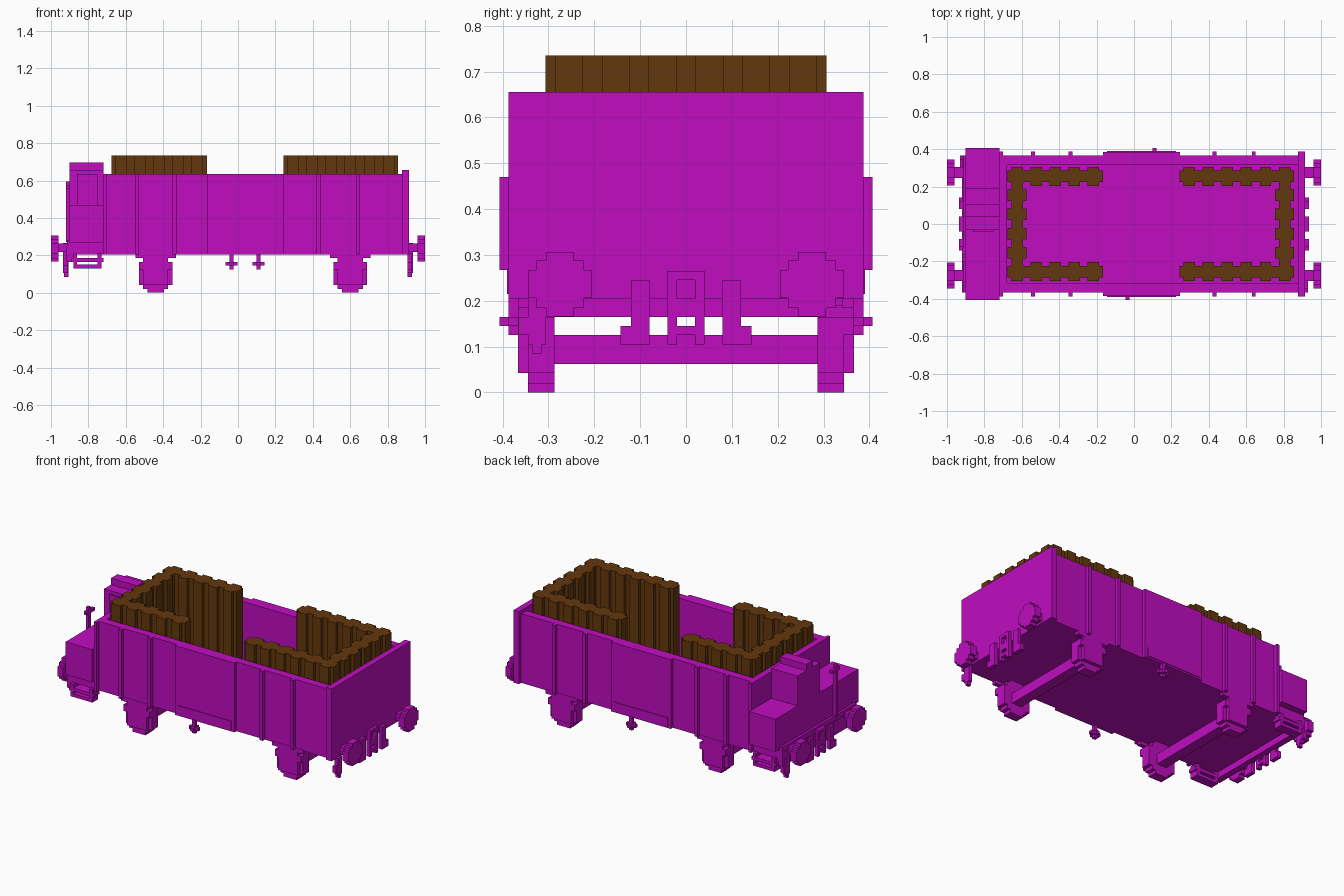
import bpy, bmesh
from mathutils import Matrix, Vector

if "Cube" in bpy.data.objects:
    bpy.data.objects.remove(bpy.data.objects["Cube"], do_unlink=True)


def material(name, rgb):
    m = bpy.data.materials.new(name)
    m.use_nodes = True
    m.diffuse_color = (*rgb, 1)
    m.node_tree.nodes["Principled BSDF"].inputs["Base Color"].default_value = (*rgb, 1)
    return m


MAGENTA = material("magenta paint", (0.53, 0.004, 0.53))
BROWN = material("brown timber", (0.127, 0.04, 0.004))


def part(name, boxes, mat=MAGENTA):
    """One object from boxes given as (x range, y range, z range)."""
    bm = bmesh.new()
    for ranges in boxes:
        lo = Vector([min(r) for r in ranges])
        hi = Vector([max(r) for r in ranges])
        size = Matrix.Diagonal((*(hi - lo), 1))
        bmesh.ops.create_cube(bm, size=1, matrix=Matrix.Translation((lo + hi) / 2) @ size)
    me = bpy.data.meshes.new(name)
    bm.to_mesh(me)
    bm.free()
    me.materials.append(mat)
    ob = bpy.data.objects.new(name, me)
    bpy.context.collection.objects.link(ob)
    return ob


def flip(r, s):
    return (r[0] * s, r[1] * s)


def around(c, h):
    return (c - h, c + h)


# Open body: floor, side walls and end walls
BODY = (0.205, 0.635)
part("floor", [((-0.9, 0.9), (-0.365, 0.365), (0.205, 0.235))])
part("front_wall", [((-0.71, 0.89), (-0.365, -0.315), BODY)])
part("back_wall", [((-0.71, 0.89), (0.315, 0.365), BODY)])
part("right_end_wall", [((0.877, 0.915), (-0.387, 0.387), (0.205, 0.655))])
part("left_end_wall", [((-0.72, -0.68), (-0.365, 0.365), BODY)])

# Side doors, sills and posts
for side, s in (("front", -1), ("back", 1)):
    part(side + "_door", [((-0.165, 0.245), flip((0.36, 0.385), s), BODY)])
    part(side + "_door_sill", [((-0.145, 0.225), flip((0.38, 0.39), s), (0.215, 0.27))])
    part(side + "_posts", [(around(x, 0.01), flip((0.36, 0.387), s), BODY)
                           for x in (-0.71, -0.54, -0.34, 0.43, 0.64)])

# Brake platform with its cabinet and stepped roof
part("platform_base", [((-0.915, -0.7), (-0.365, 0.365), (0.205, 0.28))])
part("platform_box", [((-0.9, -0.72), (-0.407, 0.407), (0.267, 0.47))])
part("left_beam", [((-0.92, -0.88), (-0.365, 0.365), (0.165, 0.25))])
part("cabinet", [((-0.9, -0.72), (-0.03, 0.19), (0.46, 0.655)),
                 ((-0.9, -0.72), (0.04, 0.104), (0.65, 0.695))])
part("cabinet_panel", [((-0.86, -0.75), (-0.04, -0.03), (0.47, 0.635))])
part("brake_handle", [((-0.92, -0.9), (-0.18, -0.16), (0.27, 0.595)),
                      ((-0.92, -0.9), (-0.2, -0.12), (0.555, 0.575))])

# Hanging steps under the platform
for side, s in (("front", -1), ("back", 1)):
    y = flip((0.33, 0.387), s)
    part(side + "_step", [((-0.88, -0.73), y, (0.13, 0.15)),
                          ((-0.88, -0.86), y, (0.13, 0.21)),
                          ((-0.75, -0.73), y, (0.13, 0.21)),
                          ((-0.89, -0.72), y, (0.165, 0.185))])

# Buffers and couplings at both ends
for end, e in (("right", 1), ("left", -1)):
    for side, s in (("front", -1), ("back", 1)):
        yc = 0.275 * s
        head = [(flip((0.96, 1.0), e), around(yc, w), around(0.236, h))
                for w, h in ((0.07, 0.03), (0.052, 0.052), (0.03, 0.07))]
        part(f"{end}_{side}_buffer", head + [
            (flip((0.9, 0.97), e), around(yc, 0.03), around(0.24, 0.022))])
        x = flip((0.91, 0.935), e)
        part(f"{end}_{side}_hook", [(x, flip((0.08, 0.12), s), (0.105, 0.245)),
                                    (x, flip((0.08, 0.143), s), (0.105, 0.145))])
    plate = flip((0.91, 0.935), e)
    links = [(plate, flip((0.02, 0.04), s), (0.105, 0.265)) for s in (1, -1)]
    bars = [(plate, (-0.04, 0.04), z) for z in ((0.165, 0.205), (0.245, 0.265), (0.125, 0.145))]
    part(end + "_coupling", links + bars)
    hose = flip((0.905, 0.93), e)
    part(end + "_hose", [(hose, flip((-0.345, -0.305), e), (0.105, 0.21)),
                         (hose, flip((-0.365, -0.305), e), (0.125, 0.165)),
                         (hose, flip((-0.335, -0.315), e), (0.085, 0.11))])

# Wheels with bearings, springs and axles
for pair, x in (("left", -0.44), ("right", 0.6)):
    part(pair + "_axle", [(around(x, 0.033), (-0.3, 0.3), (0.062, 0.125))])
    for side, s in (("front", -1), ("back", 1)):
        tyre = flip((0.287, 0.345), s)
        box = flip((0.34, 0.367), s)
        part(f"{pair}_{side}_wheel", [
            (around(x, 0.09), tyre, (0.042, 0.165)),
            (around(x, 0.067), tyre, (0.02, 0.19)),
            (around(x, 0.045), tyre, (0.0, 0.21))])
        part(f"{pair}_{side}_bearing", [
            (around(x, 0.067), box, (0.042, 0.185)),
            (around(x, 0.09), box, (0.125, 0.165)),
            (around(x, 0.108), box, (0.185, 0.21))])

# Small brake pegs under the sides
for side, s, x in (("front", -1, -0.035), ("back", 1, 0.11)):
    part(side + "_peg", [(around(x, 0.011), flip((0.367, 0.387), s), (0.125, 0.21)),
                         (around(x, 0.032), flip((0.367, 0.387), s), (0.145, 0.165)),
                         (around(x, 0.011), flip((0.35, 0.407), s), (0.145, 0.165))])


# Upright logs lining the load space
def logs(name, centres):
    z = (0.23, 0.735)
    boxes = []
    for x, y in centres:
        boxes.append((around(x, 0.051), around(y, 0.0306), z))
        boxes.append((around(x, 0.0306), around(y, 0.051), z))
    part(name, boxes, BROWN)


PITCH = 0.102
for end, x, e, count in (("left", -0.625, 1, 5), ("right", 0.805, -1, 6)):
    logs(end + "_log_row", [(x, -0.255 + PITCH * k) for k in range(6)])
    for side, s in (("front", -1), ("back", 1)):
        logs(f"{end}_{side}_log_row",
             [(x + e * PITCH * k, 0.255 * s) for k in range(1, count)])
